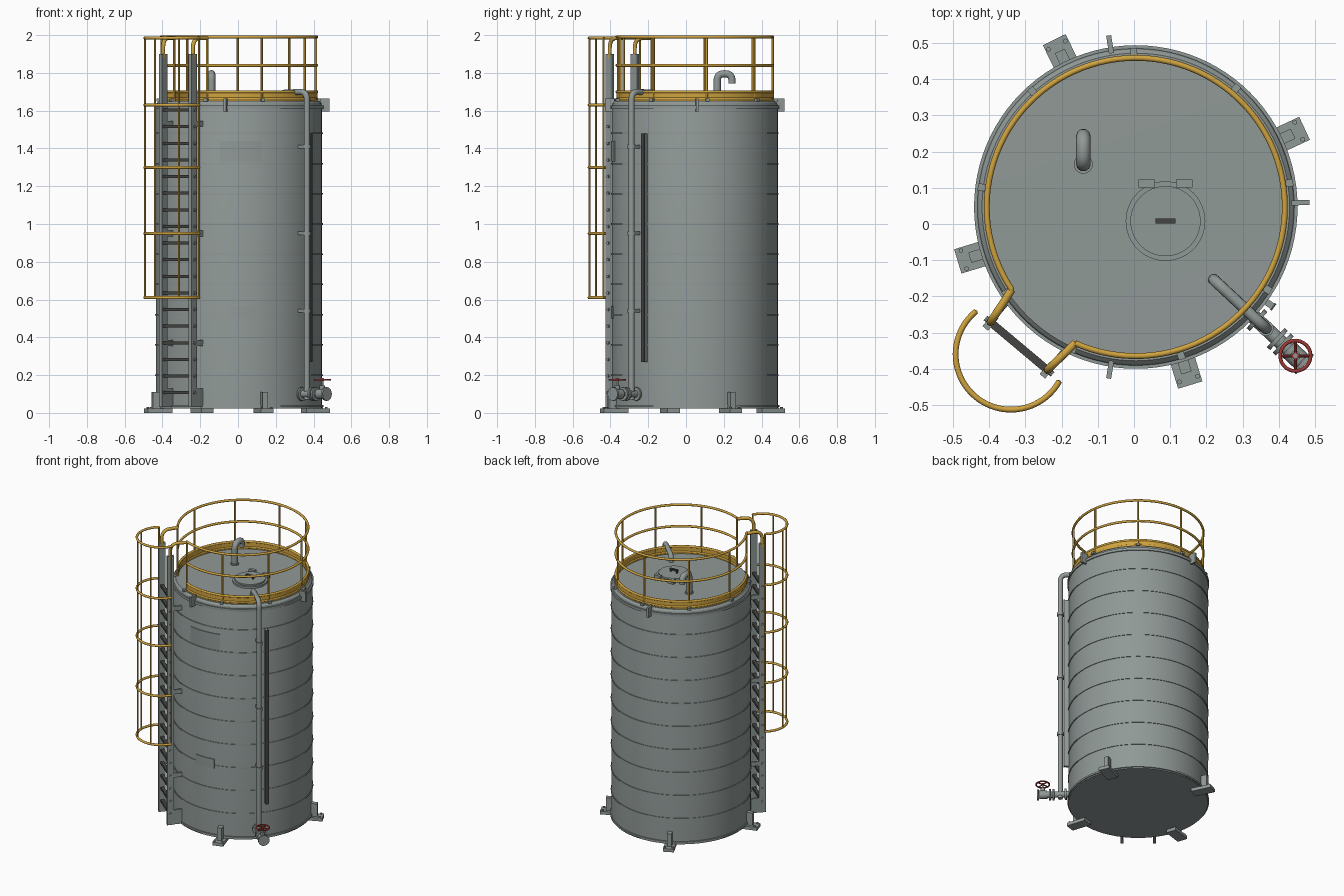
import bpy, bmesh, math
from mathutils import Vector, Matrix

if "Cube" in bpy.data.objects:
    bpy.data.objects.remove(bpy.data.objects["Cube"])

CX, CY = 0.005, 0.047          # tank axis
R = 0.44                       # shell radius


def material(name, rgb):
    m = bpy.data.materials.new(name)
    m.diffuse_color = (*rgb, 1)
    m.use_nodes = True
    m.node_tree.nodes["Principled BSDF"].inputs["Base Color"].default_value = m.diffuse_color
    return m


GREY = material("grey paint", (0.28, 0.32, 0.31))
YELLOW = material("safety yellow", (0.63, 0.37, 0.05))
RED = material("wheel red", (0.36, 0.04, 0.035))
DARK = material("dark grip", (0.06, 0.06, 0.055))


def pos(r, deg, z, c=(CX, CY)):
    a = math.radians(deg)
    return Vector((c[0] + r * math.cos(a), c[1] + r * math.sin(a), z))


def finish(name, bm, mat):
    bmesh.ops.recalc_face_normals(bm, faces=bm.faces[:])
    me = bpy.data.meshes.new(name)
    bm.to_mesh(me)
    bm.free()
    me.materials.append(mat)
    ob = bpy.data.objects.new(name, me)
    bpy.context.collection.objects.link(ob)
    return ob


def box(name, center, size, deg=0, mat=GREY):
    """Box whose local x axis points along the given heading."""
    bm = bmesh.new()
    m = Matrix.Translation(center) @ Matrix.Rotation(math.radians(deg), 4, 'Z')
    bmesh.ops.create_cube(bm, size=1, matrix=m @ Matrix.Diagonal((*size, 1)))
    return finish(name, bm, mat)


def rod(name, a, b, r, mat=GREY, n=20):
    """Cylinder between two points."""
    a, b = Vector(a), Vector(b)
    d = b - a
    m = Matrix.Translation((a + b) / 2) @ d.to_track_quat('Z', 'Y').to_matrix().to_4x4()
    bm = bmesh.new()
    bmesh.ops.create_cone(bm, cap_ends=True, segments=n, radius1=r, radius2=r,
                          depth=d.length, matrix=m)
    return finish(name, bm, mat)


def lathe(name, profile, mat=GREY, start=0, sweep=360, n=96, closed=False):
    """Spin an (r, z) profile about the tank axis."""
    bm = bmesh.new()
    full = sweep == 360
    cols = n if full else n + 1
    rows = [[bm.verts.new(pos(r, start + sweep * i / n, z)) for r, z in profile]
            for i in range(cols)]
    k = len(profile)
    for i in range(n):
        p, q = rows[i], rows[(i + 1) % cols]
        for j in range(k if closed else k - 1):
            bm.faces.new((p[j], q[j], q[(j + 1) % k], p[(j + 1) % k]))
    if closed and not full:
        bm.faces.new(rows[0])
        bm.faces.new(rows[-1])
    bmesh.ops.remove_doubles(bm, verts=bm.verts[:], dist=1e-5)
    return finish(name, bm, mat)


def band(name, r0, r1, z0, z1, mat=GREY, **kw):
    return lathe(name, [(r0, z0), (r1, z0), (r1, z1), (r0, z1)], mat, closed=True, **kw)


def tube(name, pts, r, mat=GREY, bend=0.0, cyclic=False):
    """Round tube along a path, with rounded corners."""
    pts = [Vector(p) for p in pts]
    path = pts
    if bend:
        path = [pts[0]]
        for p, q, s in zip(pts, pts[1:], pts[2:]):
            a = q + (p - q).normalized() * bend
            b = q + (s - q).normalized() * bend
            path += [a.lerp(q, t / 8).lerp(q.lerp(b, t / 8), t / 8) for t in range(9)]
        path.append(pts[-1])
    cu = bpy.data.curves.new(name, 'CURVE')
    cu.dimensions = '3D'
    cu.bevel_depth = r
    cu.bevel_resolution = 3
    cu.use_fill_caps = True
    sp = cu.splines.new('POLY')
    sp.points.add(len(path) - 1)
    for sp_pt, p in zip(sp.points, path):
        sp_pt.co = (*p, 1)
    sp.use_cyclic_u = cyclic
    cu.materials.append(mat)
    ob = bpy.data.objects.new(name, cu)
    bpy.context.collection.objects.link(ob)
    return ob


def arc(r, a0, a1, z, c=(CX, CY), n=64):
    return [pos(r, a0 + (a1 - a0) * i / n, z, c) for i in range(n + 1)]


# Tank shell, roof and rim
lathe("tank_shell", [(0, 0.022), (R, 0.022), (R, 1.62), (0.435, 1.64), (0.425, 1.65), (0, 1.653)])
band("base_flange", R - 0.01, 0.447, 0.03, 0.042)
band("top_rim", R - 0.01, 0.447, 1.61, 1.628)
for i in range(9):
    z = 0.20 + 0.16 * i
    band("seam_ring", R - 0.005, R + 0.004, z - 0.004, z + 0.004)

# Name plates, left blank
band("upper_plate", R - 0.004, R + 0.005, 1.33, 1.44, start=257, sweep=29, n=12)
band("lower_plate", R - 0.004, R + 0.005, 0.50, 0.565, start=263, sweep=18, n=10)

# Feet: ground plate, gusset and two bolts
for a in (25, 116, 197, 287):
    box("foot_plate", pos(0.447, a, 0.011), (0.135, 0.07, 0.022), a)
    box("foot_gusset", pos(0.457, a, 0.065), (0.045, 0.03, 0.09), a)
    for s in (-3, 3):
        rod("foot_bolt", pos(0.498, a + s, 0.02), pos(0.498, a + s, 0.03), 0.007, n=6)

# Lifting lugs on the rim
for a in (1.5, 99, 261):
    box("lifting_lug", pos(0.455, a, 1.63), (0.05, 0.014, 0.07), a)

# Roof guard rail, open at the ladder
G0, G1 = 246, 573.7
GR = 0.412
for z in (1.99, 1.84):
    tube("guard_rail", arc(GR, G0, G1, z, n=96), 0.008, YELLOW)
band("toe_board", GR - 0.004, GR + 0.004, 1.65, 1.70, YELLOW, start=G0, sweep=G1 - G0)
for z in (1.662, 1.70):
    tube("toe_board_edge", arc(GR, G0, G1, z, n=96), 0.008, YELLOW)
for i in range(9):
    a = G0 + (G1 - G0) * i / 8
    rod("guard_post", pos(GR, a, 1.65), pos(GR, a, 1.99), 0.0065, YELLOW, 12)
    box("post_clip", pos(0.43, a, 1.656), (0.02, 0.02, 0.016), a)

# Ladder at heading 230
LA = 230
mid = pos(0.502, LA, 0)
out = Vector((math.cos(math.radians(LA)), math.sin(math.radians(LA)), 0))
side = Vector((-out.y, out.x, 0))
UP = Vector((0, 0, 1))
for s, rail_end in ((-1, G1), (1, G0)):
    base = mid + side * s * 0.103
    box("ladder_rail", base + UP * 0.965, (0.045, 0.02, 1.87), LA)
    for z in (0.37, 0.95, 1.53):
        box("ladder_bracket", base - out * 0.05 + UP * z, (0.08, 0.012, 0.03), LA)
    box("ladder_foot_bracket", base - out * 0.045 + UP * 0.08, (0.09, 0.014, 0.10), LA)
    e = pos(GR, rail_end, 1.985)
    tube("ladder_handrail", [base + UP * 1.88, base + UP * 1.985, e], 0.011, YELLOW, bend=0.055)
for i in range(18):
    p = mid + UP * (0.107 + 0.088 * i)
    box("ladder_rung", p, (0.022, 0.19, 0.016), LA, DARK)
    for s in (-1, 1):
        q = p + side * s * 0.11
        rod("rung_end", q, q + side * s * 0.011, 0.008, GREY, 8)

# Safety cage hoops and uprights
CAGE = (-0.34, -0.36)
for z in (0.61, 0.95, 1.30, 1.63, 1.985):
    tube("cage_hoop", arc(0.153, LA - 101, LA + 101, z, CAGE, 40), 0.008, YELLOW)
for i in range(-2, 3):
    a = LA + 50 * i
    rod("cage_bar", pos(0.153, a, 0.61, CAGE), pos(0.153, a, 1.985, CAGE), 0.0055, YELLOW, 10)

# Side pipe from the roof down to the valve
PA = -43
tube("side_pipe", [pos(0.295, PA, 1.64), pos(0.295, PA, 1.695), pos(0.492, PA, 1.70),
                   pos(0.492, PA, 0.07)], 0.016, bend=0.045)
for z in (0.54, 0.95, 1.41):
    rod("pipe_clamp", pos(0.492, PA, z - 0.01), pos(0.492, PA, z + 0.01), 0.021)
    box("pipe_bracket", pos(0.462, PA, z), (0.06, 0.025, 0.018), PA)

# Outlet valve with hand wheel
VZ, VR = 0.10, 0.603
rod("outlet_pipe", pos(0.43, PA, VZ), pos(0.63, PA, VZ), 0.02)
rod("valve_body", pos(0.575, PA, VZ), pos(0.625, PA, VZ), 0.027)
for r in (0.458, 0.535, 0.557, 0.633):
    rod("valve_flange", pos(r - 0.006, PA, VZ), pos(r + 0.006, PA, VZ), 0.036)
rod("valve_bonnet", pos(VR, PA, VZ), pos(VR, PA, 0.145), 0.014)
rod("valve_stem", pos(VR, PA, 0.14), pos(VR, PA, 0.185), 0.006)
hub = pos(VR, PA, 0.175)
tube("hand_wheel", arc(0.042, 0, 352.5, 0.175, (hub.x, hub.y), 47), 0.005, RED, cyclic=True)
rod("wheel_hub", hub - UP * 0.006, hub + UP * 0.006, 0.01, RED)
for a in (0, 90):
    rod("wheel_spoke", pos(0.04, a, 0.175, (hub.x, hub.y)),
        pos(-0.04, a, 0.175, (hub.x, hub.y)), 0.004, RED, 8)

# Level gauge strip
box("gauge_backing", pos(0.452, -36, 0.875), (0.03, 0.018, 1.21), -36)
box("gauge_strip", pos(0.469, -36, 0.875), (0.006, 0.022, 1.21), -36, DARK)

# Roof vent gooseneck
tube("roof_vent", [(-0.14, 0.165, 1.64), (-0.14, 0.165, 1.795), (-0.14, 0.243, 1.795),
                   (-0.14, 0.243, 1.745)], 0.02, bend=0.036)
rod("vent_collar", (-0.14, 0.165, 1.65), (-0.14, 0.165, 1.66), 0.026)

# Roof hatch
HX, HY = 0.087, 0.008
rod("hatch_collar", (HX, HY, 1.645), (HX, HY, 1.665), 0.11, n=48)
rod("hatch_lid", (HX, HY, 1.66), (HX, HY, 1.675), 0.097, n=48)
for s in (-1, 1):
    box("hatch_hinge", (HX + s * 0.052, HY + 0.104, 1.667), (0.046, 0.022, 0.03))
    box("handle_leg", (HX + s * 0.024, HY, 1.682), (0.008, 0.012, 0.02), 0, DARK)
box("hatch_handle", (HX, HY, 1.693), (0.056, 0.014, 0.01), 0, DARK)

# Smooth the round parts and keep edges sharp
meshes = [o for o in bpy.context.scene.objects if o.type == 'MESH']
for o in meshes:
    o.select_set(True)
bpy.context.view_layer.objects.active = meshes[0]
bpy.ops.object.shade_smooth_by_angle(angle=math.radians(30))
